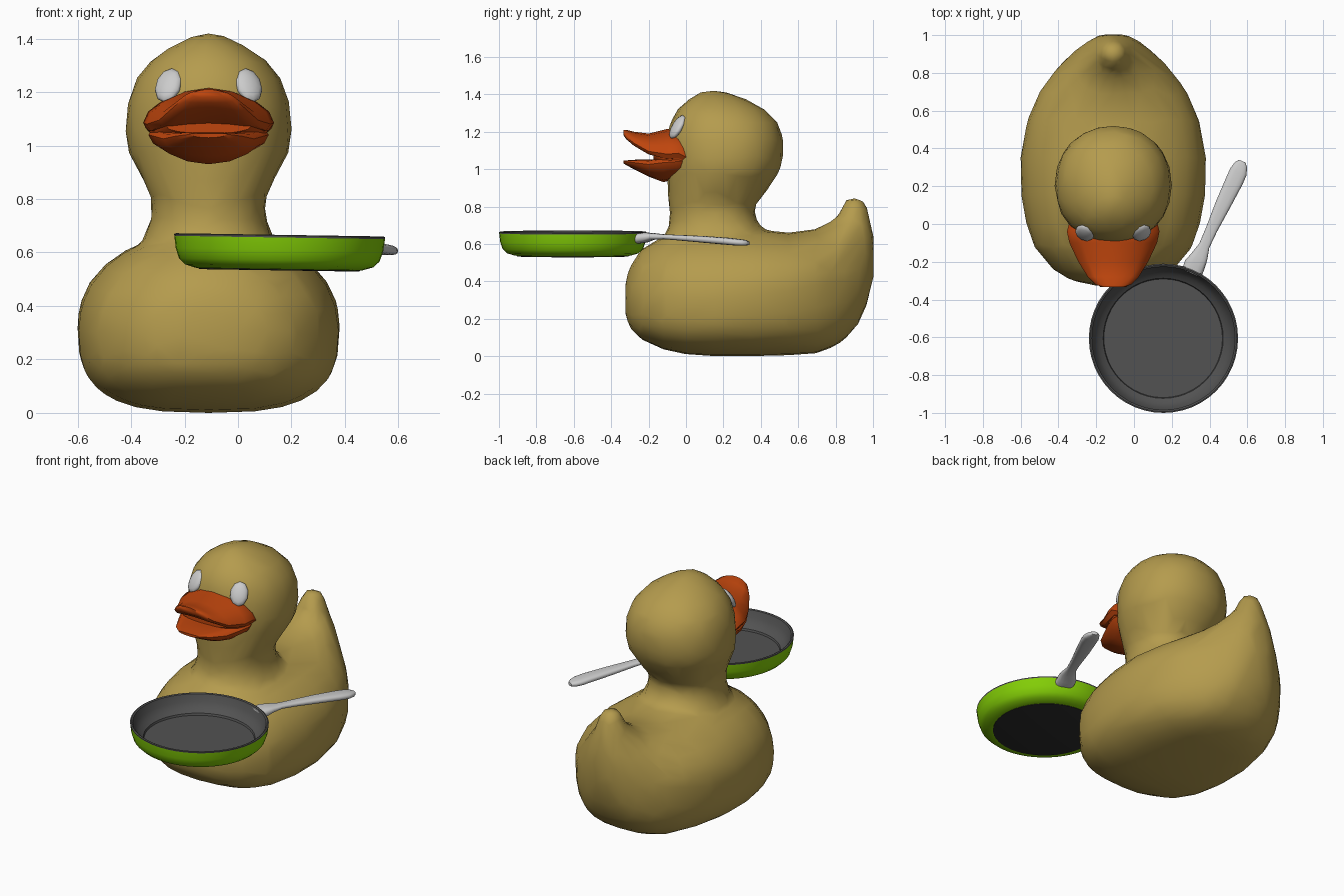
import bpy, bmesh
from math import cos, sin, tau, copysign, radians, atan2
from mathutils import Vector, Matrix

CX = -0.11  # duck centre line


def material(name, rgb):
    m = bpy.data.materials.new(name)
    m.diffuse_color = (*rgb, 1)
    return m


yellow = material("yellow", (0.46, 0.33, 0.075))
orange = material("orange", (0.52, 0.06, 0.004))
green = material("green", (0.23, 0.62, 0.002))
dark = material("dark", (0.085, 0.085, 0.085))
black = material("black", (0.025, 0.025, 0.025))


def power(v, e):
    return copysign(abs(v) ** e, v)


def loft(bm, rings):
    """Skin a list of equal rings and cap both ends."""
    vs = [[bm.verts.new(p) for p in r] for r in rings]
    n = len(vs[0])
    for a, b in zip(vs, vs[1:]):
        for i in range(n):
            bm.faces.new((a[i], a[(i + 1) % n], b[(i + 1) % n], b[i]))
    bm.faces.new(vs[0])
    bm.faces.new(vs[-1])


def finish(bm, name, mat=None, angle=180):
    bmesh.ops.recalc_face_normals(bm, faces=bm.faces)
    me = bpy.data.meshes.new(name)
    bm.to_mesh(me)
    bm.free()
    ob = bpy.data.objects.new(name, me)
    bpy.context.collection.objects.link(ob)
    if mat:
        me.materials.append(mat)
    bpy.ops.object.select_all(action='DESELECT')
    ob.select_set(True)
    bpy.context.view_layer.objects.active = ob
    bpy.ops.object.shade_smooth_by_angle(angle=radians(angle))
    return ob


def body_ring(y, w, zb, zm, zt, et, n=28):
    pts = []
    for i in range(n):
        c, s = cos(tau * i / n), sin(tau * i / n)
        e = et if s > 0 else 0.68
        h = zt - zm if s > 0 else zm - zb
        pts.append((CX + w * power(c, e), y, zm + h * power(s, e)))
    return pts


def level_ring(z, w, yf, yb, n=24):
    return [(CX + w * power(cos(tau * i / n), 0.95),
             (yf + yb) / 2 + (yb - yf) / 2 * power(sin(tau * i / n), 0.95), z) for i in range(n)]


# Duck body: y, half width, bottom, widest height, top, top roundness
body = [(-0.325, 0.10, 0.22, 0.30, 0.40, 1), (-0.30, 0.22, 0.15, 0.30, 0.48, 1),
        (-0.24, 0.32, 0.09, 0.30, 0.57, 1), (-0.12, 0.42, 0.035, 0.30, 0.64, 0.97),
        (0.0, 0.46, 0.01, 0.30, 0.67, 0.95), (0.15, 0.487, 0.0, 0.31, 0.68, 0.95),
        (0.35, 0.492, 0.0, 0.33, 0.68, 0.95), (0.55, 0.455, 0.005, 0.36, 0.66, 0.95),
        (0.70, 0.39, 0.015, 0.39, 0.68, 1.1), (0.79, 0.325, 0.05, 0.40, 0.73, 1.3),
        (0.85, 0.275, 0.09, 0.41, 0.80, 1.45), (0.92, 0.20, 0.17, 0.43, 0.81, 1.4),
        (0.965, 0.14, 0.27, 0.47, 0.78, 1.3), (1.003, 0.07, 0.42, 0.54, 0.66, 1)]
# Neck and head: z, half width, front y, back y
head = [(0.50, 0.33, -0.18, 0.52), (0.60, 0.27, -0.15, 0.47), (0.67, 0.235, -0.10, 0.42),
        (0.73, 0.215, -0.085, 0.375), (0.80, 0.212, -0.09, 0.365), (0.88, 0.25, -0.10, 0.43),
        (0.98, 0.305, -0.10, 0.497), (1.06, 0.312, -0.105, 0.52), (1.16, 0.304, -0.105, 0.522),
        (1.25, 0.272, -0.085, 0.49), (1.32, 0.215, -0.045, 0.42), (1.37, 0.14, 0.01, 0.33),
        (1.405, 0.07, 0.06, 0.24), (1.418, 0.03, 0.10, 0.18)]
tail_tip = [(0.58, 0.14, 0.76, 0.99), (0.72, 0.095, 0.805, 0.985),
            (0.80, 0.068, 0.835, 0.968), (0.845, 0.042, 0.86, 0.94)]
bm = bmesh.new()
loft(bm, [body_ring(*r) for r in body])
loft(bm, [level_ring(*r) for r in head])
loft(bm, [level_ring(*r) for r in tail_tip])
duck = finish(bm, "duck_body", yellow)
# Blend the parts into one skin, then reduce it to a coarse mesh
rm = duck.modifiers.new("fuse", 'REMESH')
rm.mode, rm.voxel_size, rm.use_smooth_shade = 'VOXEL', 0.022, True
sm = duck.modifiers.new("soften", 'SMOOTH')
sm.factor, sm.iterations = 0.5, 8
dec = duck.modifiers.new("coarsen", 'DECIMATE')
dec.ratio = 0.045


# Bill halves: y, half width, centre z, half height, side droop
def bill(name, sections, n=16):
    bm = bmesh.new()
    loft(bm, [[(CX + w * cos(tau * i / n), y,
                z + h * power(sin(tau * i / n), 0.8) - d * cos(tau * i / n) ** 2)
               for i in range(n)] for y, w, z, h, d in sections])
    finish(bm, name, orange, 50)


bill("upper_bill", [(0.0, 0.235, 1.125, 0.065, 0.06), (-0.04, 0.245, 1.135, 0.075, 0.05),
                    (-0.10, 0.232, 1.14, 0.075, 0.06), (-0.20, 0.185, 1.14, 0.05, 0.045),
                    (-0.28, 0.135, 1.165, 0.035, 0.025), (-0.32, 0.095, 1.185, 0.025, 0.01),
                    (-0.333, 0.06, 1.195, 0.015, 0.005)])
bill("lower_bill", [(0.0, 0.215, 1.025, 0.065, -0.02), (-0.05, 0.225, 1.01, 0.06, -0.03),
                    (-0.12, 0.205, 0.985, 0.055, -0.05), (-0.20, 0.17, 1.005, 0.045, -0.02),
                    (-0.28, 0.125, 1.025, 0.025, -0.01), (-0.333, 0.07, 1.037, 0.008, -0.005)])
# Mouth corner filling that joins the two halves
bill("bill_hinge", [(0.0, 0.225, 1.07, 0.09, 0), (-0.05, 0.228, 1.07, 0.09, 0),
                    (-0.12, 0.205, 1.07, 0.065, 0), (-0.175, 0.16, 1.075, 0.03, 0)])

# Eyes: flat ovals tilted with the head
for side, name in ((-1, "left_eye"), (1, "right_eye")):
    bm = bmesh.new()
    bmesh.ops.create_uvsphere(bm, u_segments=10, v_segments=8, radius=1)
    rot = Vector((side * 0.36, -0.78, 0.5)).to_track_quat('Z', 'Y').to_matrix().to_4x4()
    bmesh.ops.transform(bm, verts=bm.verts, matrix=Matrix.Translation(
        (CX + side * 0.15, -0.046, 1.225)) @ rot @ Matrix.Diagonal((0.053, 0.073, 0.024, 1)))
    finish(bm, name)


# Pan: shells turned from open profiles (radius, z)
def turned(name, profile, mat, n=48):
    bm = bmesh.new()
    rings = [[bm.verts.new((r * cos(tau * i / n), r * sin(tau * i / n), z)) for i in range(n)]
             for r, z in profile]
    for a, b in zip(rings, rings[1:]):
        for i in range(n):
            bm.faces.new((a[i], a[(i + 1) % n], b[(i + 1) % n], b[i]))
    if profile[-1][0] < 0.32:
        bm.faces.new(rings[-1])
    ob = finish(bm, name, mat, 35)
    ob.location = (0.155, -0.605, 0.60)
    ob.rotation_euler = (0, radians(0.9), 0)


turned("pan_outside", [(0.388, 0.062), (0.394, 0.056), (0.388, 0.01), (0.375, -0.028),
                       (0.352, -0.05), (0.312, -0.062), (0.30, -0.063)], green)
turned("pan_inside", [(0.394, 0.056), (0.395, 0.063), (0.388, 0.066), (0.380, 0.062),
                      (0.366, 0.02), (0.345, -0.012), (0.318, -0.03), (0.314, -0.042)], dark)
turned("pan_base", [(0.302, -0.058), (0.302, -0.065), (0.295, -0.067)], black)

# Handle: x, y, z, half width, half thickness
handle = [(0.305, -0.262, 0.628, 0.055, 0.028), (0.322, -0.215, 0.634, 0.056, 0.027),
          (0.345, -0.175, 0.640, 0.046, 0.018), (0.372, -0.115, 0.638, 0.029, 0.013),
          (0.41, -0.03, 0.633, 0.031, 0.015), (0.47, 0.10, 0.624, 0.041, 0.018),
          (0.53, 0.225, 0.614, 0.047, 0.019), (0.552, 0.275, 0.609, 0.047, 0.018),
          (0.566, 0.312, 0.606, 0.036, 0.016), (0.573, 0.333, 0.604, 0.018, 0.010)]
a = atan2(0.26, 0.58)
bm = bmesh.new()
loft(bm, [[(x + w * power(cos(t), 0.7) * cos(a), y - w * power(cos(t), 0.7) * sin(a),
            z + h * power(sin(t), 0.7)) for t in [tau * i / 14 for i in range(14)]]
          for x, y, z, w, h in handle])
finish(bm, "pan_handle", None, 50)
